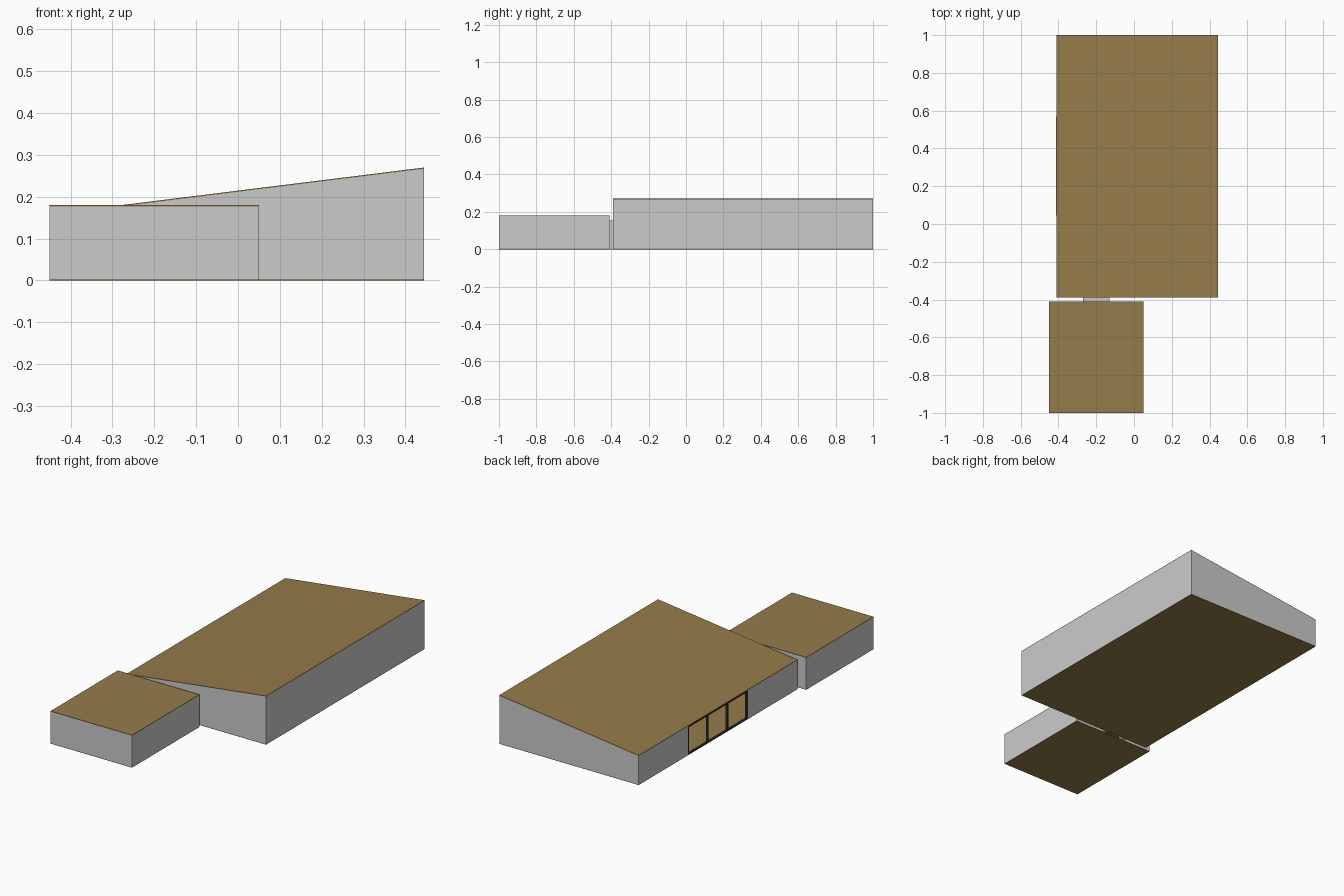
import bpy, bmesh

if "Cube" in bpy.data.objects:
    bpy.data.objects.remove(bpy.data.objects["Cube"])


def material(name, rgb):
    m = bpy.data.materials.new(name)
    m.diffuse_color = (*rgb, 1)
    m.use_nodes = True
    m.node_tree.nodes["Principled BSDF"].inputs["Base Color"].default_value = m.diffuse_color
    return m


WOOD = material("wood", (0.30, 0.20, 0.07))
DARK = material("dark_frame", (0.03, 0.03, 0.03))
T = 0.003    # floor and roof sheet thickness
W = 0.01     # wall thickness


def roof_z(x):
    return 0.18 + (x + 0.28) * 0.09 / 0.725


def box(name, xs, ys, bottom, top, mat=None):
    """Box whose bottom and top heights are numbers or functions of x."""
    height = lambda h, x: h(x) if callable(h) else h
    bm = bmesh.new()
    rings = []
    for h in (bottom, top):
        rings.append([bm.verts.new((x, y, height(h, x))) for x, y in
                      ((xs[0], ys[0]), (xs[1], ys[0]), (xs[1], ys[1]), (xs[0], ys[1]))])
    lo, hi = rings
    bm.faces.new(lo[::-1])
    bm.faces.new(hi)
    for i in range(4):
        j = (i + 1) % 4
        bm.faces.new((lo[i], lo[j], hi[j], hi[i]))
    me = bpy.data.meshes.new(name)
    bm.to_mesh(me)
    bm.free()
    ob = bpy.data.objects.new(name, me)
    bpy.context.collection.objects.link(ob)
    if mat:
        me.materials.append(mat)
    return ob


def under(x):
    return roof_z(x) - T


# Main hall: floor, sloped roof
X0, X1, Y0, Y1 = -0.41, 0.445, -0.39, 1.0
DX0, DX1, DZ = -0.25, -0.145, 0.145    # doorway between the buildings
box("hall_floor", (X0, X1), (Y0, Y1), 0, T, WOOD)
box("hall_roof", (X0, X1), (Y0, Y1), under, roof_z, WOOD)

# Hall outer walls, with doorway at the front and window bay on the left
box("hall_back_wall", (X0, X1), (Y1 - W, Y1), T, under)
box("hall_right_wall", (X1 - W, X1), (Y0 + W, Y1 - W), T, under)
box("hall_front_wall_left", (X0, DX0), (Y0, Y0 + W), T, under)
box("hall_front_wall_right", (DX1, X1), (Y0, Y0 + W), T, under)
box("hall_door_header", (DX0, DX1), (Y0, Y0 + W), DZ, under)
B0, B1 = 0.045, 0.57
box("hall_left_wall_front", (X0, X0 + W), (Y0 + W, B0), T, under)
box("hall_left_wall_back", (X0, X0 + W), (B1, Y1 - W), T, under)

# Window frames: posts and rails
FX = (X0 - 0.002, X0 + W)
step = (B1 - B0) / 3
F = 0.008
for i in range(4):
    y = B0 + F / 2 + i * (B1 - B0 - F) / 3
    box(f"window_post_{i + 1}", FX, (y - F / 2, y + F / 2), T, 0.16, DARK)
for i in range(3):
    ys = (B0 + i * step + F / 2, B0 + (i + 1) * step - F / 2)
    box(f"window_sill_{i + 1}", FX, ys, T, T + 0.006, DARK)
    box(f"window_head_{i + 1}", FX, ys, 0.154, 0.16, DARK)

# Interior partitions
box("long_partition", (0.188, 0.194), (Y0 + W, Y1 - W), T, under)
box("cross_partition", (-0.28, 0.188), (0.718, 0.723), T, under)

# Ceiling beams below the roof
for i in range(8):
    y = -0.34 + i * 0.184
    box(f"rafter_{i + 1}", (X0 + W, X1 - W), (y, y + 0.006),
        lambda x: under(x) - 0.008, under, DARK)
for i, x in enumerate((-0.385, -0.19, 0.415)):
    box(f"purlin_{i + 1}", (x, x + 0.006), (Y0 + W, Y1 - W),
        lambda x: under(x) - 0.006, under, DARK)

# Front annex: flat-roofed hollow room
AX0, AX1, AY0, AY1, AZ = -0.45, 0.05, -1.0, -0.41, 0.18
box("annex_floor", (AX0, AX1), (AY0, AY1), 0, T, WOOD)
box("annex_roof", (AX0, AX1), (AY0, AY1), AZ - T, AZ, WOOD)
box("annex_front_wall", (AX0, AX1), (AY0, AY0 + W), T, AZ - T)
box("annex_left_wall", (AX0, AX0 + W), (AY0 + W, AY1 - W), T, AZ - T)
box("annex_right_wall", (AX1 - W, AX1), (AY0 + W, AY1 - W), T, AZ - T)
box("annex_back_wall_left", (AX0, DX0), (AY1 - W, AY1), T, AZ - T)
box("annex_back_wall_right", (DX1, AX1), (AY1 - W, AY1), T, AZ - T)
box("annex_door_header", (DX0, DX1), (AY1 - W, AY1), DZ, AZ - T)

# Door lining bridging the gap between the two buildings
box("door_jamb_left", (-0.27, DX0), (AY1, Y0), 0, 0.155)
box("door_jamb_right", (DX1, -0.13), (AY1, Y0), 0, 0.155)
box("door_lintel", (DX0, DX1), (AY1, Y0), DZ, 0.155)
